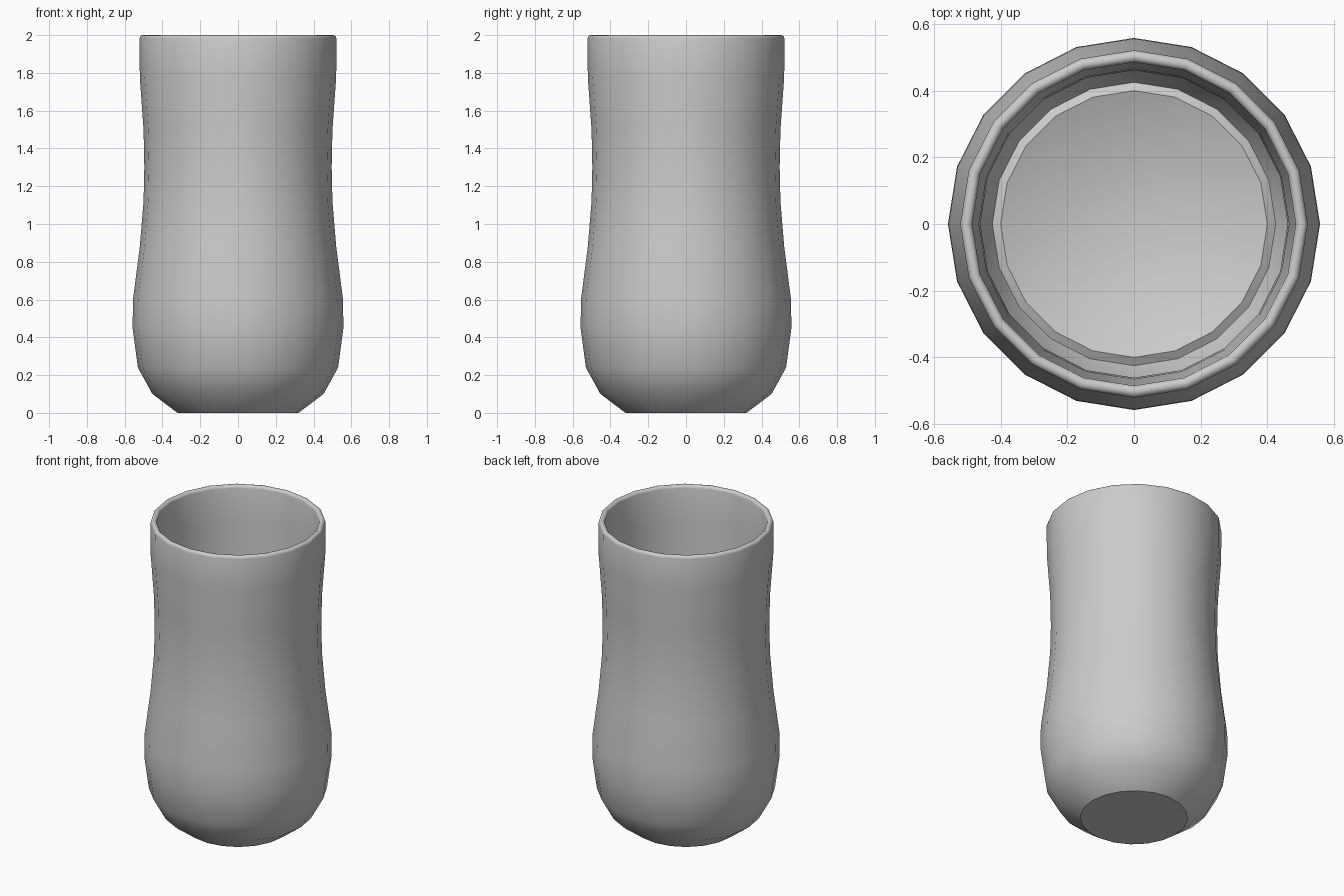
import bpy, bmesh, math

if "Cube" in bpy.data.objects:
    bpy.data.objects.remove(bpy.data.objects["Cube"])

SIDES = 20

# Half profile: outer wall from the base upward
outer = [(0, 0), (0.32, 0), (0.453, 0.10), (0.53, 0.24), (0.558, 0.45),
         (0.556, 0.60), (0.52, 0.88), (0.50, 1.12), (0.496, 1.30),
         (0.50, 1.50), (0.52, 1.78)]
# Rounded rim
rim = [(0.503 + 0.018 * math.cos(math.radians(a)),
        1.982 + 0.018 * math.sin(math.radians(a))) for a in range(0, 181, 30)]
# Inner wall down to the slightly dished floor
inner = [(0.482, 1.78), (0.465, 1.50), (0.461, 1.30), (0.465, 1.12),
         (0.485, 0.88), (0.52, 0.60), (0.522, 0.45), (0.495, 0.25),
         (0.425, 0.12), (0.40, 0.135), (0.25, 0.075), (0, 0.05)]


def lathe(name, profile):
    bm = bmesh.new()
    verts = [bm.verts.new((r, 0, z)) for r, z in profile]
    edges = [bm.edges.new(pair) for pair in zip(verts, verts[1:])]
    bmesh.ops.spin(bm, geom=verts + edges, cent=(0, 0, 0), axis=(0, 0, 1),
                   angle=math.tau, steps=SIDES, use_duplicate=False)
    bmesh.ops.remove_doubles(bm, verts=bm.verts[:], dist=0.0005)
    bmesh.ops.recalc_face_normals(bm, faces=bm.faces[:])
    mesh = bpy.data.meshes.new(name)
    bm.to_mesh(mesh)
    bm.free()
    obj = bpy.data.objects.new(name, mesh)
    bpy.context.collection.objects.link(obj)
    return obj


# Drinking glass
glass = lathe("drinking_glass", outer + rim + inner)
bpy.context.view_layer.objects.active = glass
glass.select_set(True)
bpy.ops.object.shade_smooth_by_angle(angle=math.radians(35))
